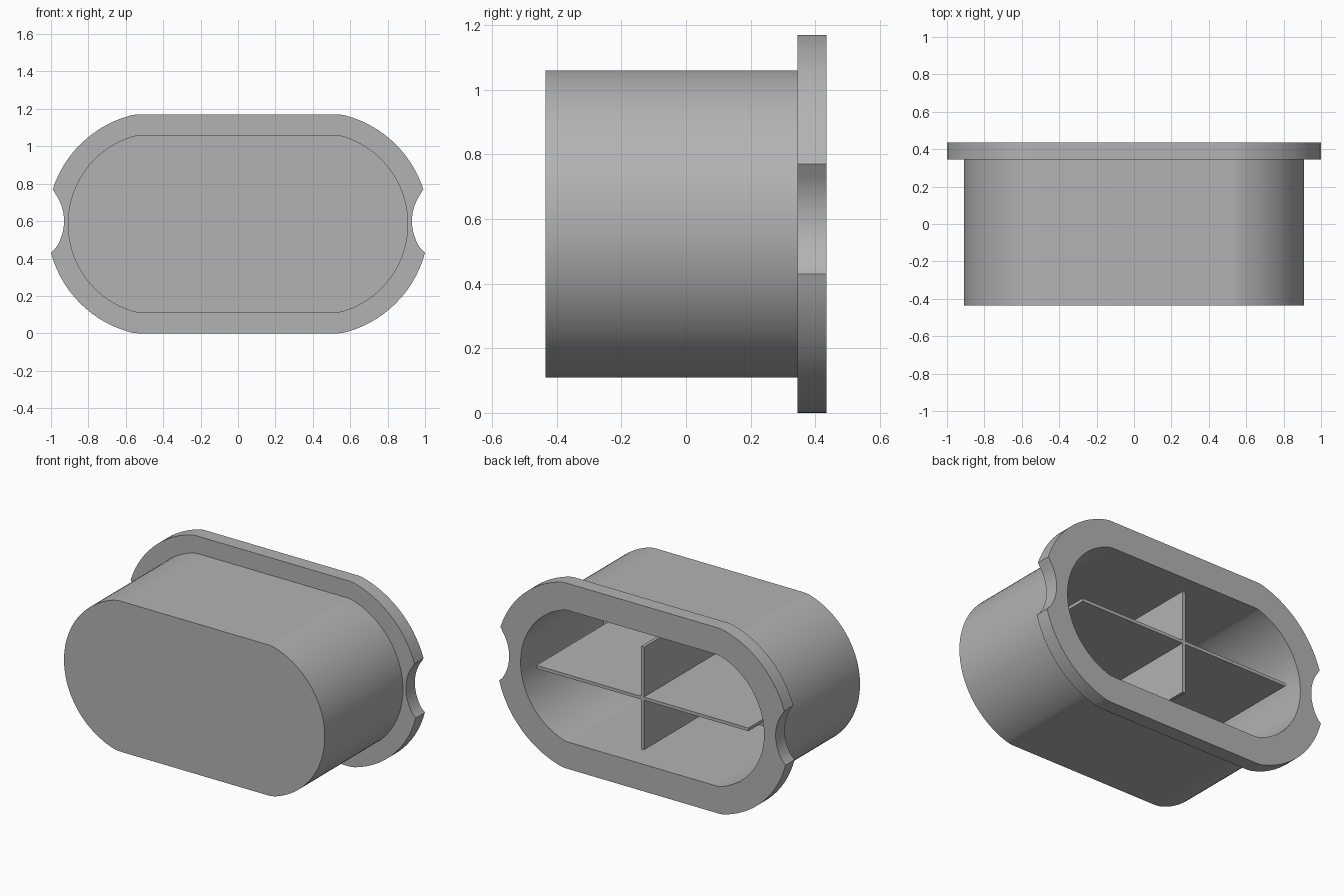
import bpy, bmesh, math

if "Cube" in bpy.data.objects:
    bpy.data.objects.remove(bpy.data.objects["Cube"], do_unlink=True)

MID_Z = 0.585          # height of the plug's long axis
ARC_X = 0.42           # centre of the rounded ends
BACK, SHOULDER, FRONT, FLOOR = 0.435, 0.345, -0.435, -0.385
NOTCH_TOP, NOTCH_BOTTOM = 0.185, -0.155

grey = bpy.data.materials.new("plain grey")
grey.use_nodes = True
colour = (0.45, 0.45, 0.45, 1)
grey.diffuse_color = colour
grey.node_tree.nodes["Principled BSDF"].inputs["Base Color"].default_value = colour


def arc(cx, cz, r, a0, a1, n):
    """Points on an arc, leaving out the last one."""
    steps = [a0 + (a1 - a0) * i / n for i in range(n)]
    return [(cx + r * math.cos(a), cz + r * math.sin(a)) for a in steps]


def outline(r, h, f, notched=False):
    """Rounded slot outline: end radius r, half height h, corner fillet f."""
    dx = math.sqrt((r - f) ** 2 - (h - f) ** 2)
    a = math.atan2(h - f, dx)
    top, low = math.asin(NOTCH_TOP / r), math.asin(NOTCH_BOTTOM / r)
    side = arc(ARC_X + dx, h - f, f, math.pi / 2, a, 6)
    side += arc(ARC_X, 0, r, a, top, 14)
    bite = arc(ARC_X, 0, r, top, low, 16)
    if notched:
        bite[1:] = [(1.185 - math.sqrt(0.065 - (z - 0.015) ** 2), z)
                    for z in (NOTCH_TOP + (NOTCH_BOTTOM - NOTCH_TOP) * i / 16
                              for i in range(1, 16))]
    side += bite + arc(ARC_X, 0, r, low, -a, 14)
    side += arc(ARC_X + dx, f - h, f, -a, -math.pi / 2, 6)
    side.append((ARC_X + dx, -h))
    return side + [(-x, z) for x, z in reversed(side)]


def finish(name, bm):
    bmesh.ops.recalc_face_normals(bm, faces=bm.faces)
    mesh = bpy.data.meshes.new(name)
    bm.to_mesh(mesh)
    bm.free()
    mesh.materials.append(grey)
    obj = bpy.data.objects.new(name, mesh)
    bpy.context.collection.objects.link(obj)
    return obj


# Hollow body and notched flange, lofted through a run of outlines
body = outline(0.49, 0.475, 0.2)
flange = outline(0.60, 0.585, 0.2, notched=True)
pocket = outline(0.43, 0.415, 0.14)
bm = bmesh.new()
rings = [[bm.verts.new((x, y, z + MID_Z)) for x, z in shape]
         for shape, y in ((body, FRONT), (body, SHOULDER), (flange, SHOULDER),
                          (flange, BACK), (pocket, BACK), (pocket, FLOOR))]
for r0, r1 in zip(rings, rings[1:]):
    for i in range(len(r0)):
        j = (i + 1) % len(r0)
        bm.faces.new((r0[i], r0[j], r1[j], r1[i]))
bm.faces.new(rings[0])
bm.faces.new(rings[-1])
shell = finish("plug_shell", bm)
bpy.ops.object.select_all(action="DESELECT")
shell.select_set(True)
bpy.context.view_layer.objects.active = shell
bpy.ops.object.shade_smooth_by_angle(angle=math.radians(30))

# Crossed stiffening ribs standing on the pocket floor, as one plus-shaped prism
W, H, T = 0.74, 0.325, 0.01
quarter = [(W, T), (T, T), (T, H)]
plus = quarter + [(-x, z) for x, z in reversed(quarter)]
plus += [(-x, -z) for x, z in plus]
bm = bmesh.new()
base = bm.faces.new([bm.verts.new((x, FLOOR - 0.01, z + MID_Z)) for x, z in plus])
grown = bmesh.ops.extrude_face_region(bm, geom=[base], use_keep_orig=True)
moved = [v for v in grown["geom"] if isinstance(v, bmesh.types.BMVert)]
bmesh.ops.translate(bm, verts=moved, vec=(0, BACK - FLOOR + 0.01, 0))
finish("cross_ribs", bm)
